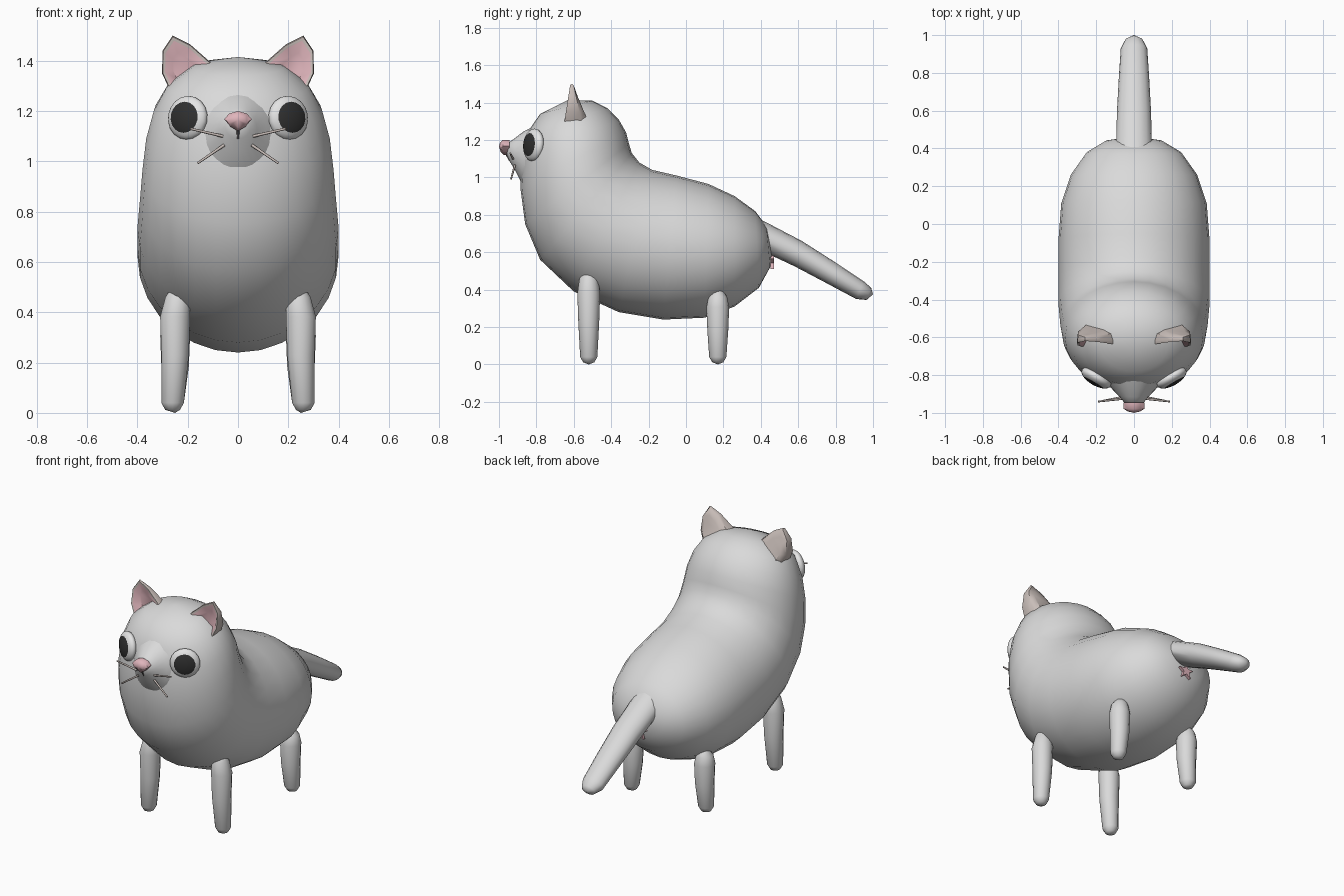
import bpy, bmesh, math
from mathutils import Vector, Matrix

if "Cube" in bpy.data.objects:
    bpy.data.objects.remove(bpy.data.objects["Cube"])


def material(name, r, g, b):
    m = bpy.data.materials.new(name)
    m.diffuse_color = (r, g, b, 1)
    m.use_nodes = True
    m.node_tree.nodes["Principled BSDF"].inputs["Base Color"].default_value = m.diffuse_color
    return m


GREY = material("fur grey", 0.70, 0.70, 0.70)
WHITE = material("eye white", 0.78, 0.78, 0.78)
BLACK = material("pupil black", 0.03, 0.03, 0.03)
PINK = material("pink", 0.74, 0.46, 0.50)
BEIGE = material("ear beige", 0.58, 0.51, 0.48)
DARK = material("mouth grey", 0.12, 0.11, 0.11)


def finish(bm, name, mats, angle=50):
    bmesh.ops.recalc_face_normals(bm, faces=bm.faces)
    me = bpy.data.meshes.new(name)
    bm.to_mesh(me)
    bm.free()
    for m in mats:
        me.materials.append(m)
    ob = bpy.data.objects.new(name, me)
    bpy.context.collection.objects.link(ob)
    bpy.ops.object.select_all(action='DESELECT')
    ob.select_set(True)
    bpy.context.view_layer.objects.active = ob
    bpy.ops.object.shade_smooth_by_angle(angle=math.radians(angle))
    return ob


def loft(name, rings, start, end, mat, n=24):
    """Elliptic rings (top, bottom, half width) in the yz plane, closed by two poles."""
    bm = bmesh.new()
    loops = []
    for x, top, bot, w in rings:
        c = Vector((x, (top[0] + bot[0]) / 2, (top[1] + bot[1]) / 2))
        v = Vector((0, top[0] - bot[0], top[1] - bot[1])) / 2
        loops.append([bm.verts.new(c + Vector((w, 0, 0)) * math.sin(a) + v * math.cos(a))
                      for a in (2 * math.pi * i / n for i in range(n))])
    for a, b in zip(loops, loops[1:]):
        for i in range(n):
            j = (i + 1) % n
            bm.faces.new((a[i], a[j], b[j], b[i]))
    for lp, p in ((loops[0], start), (loops[-1], end)):
        pole = bm.verts.new(p)
        for i in range(n):
            bm.faces.new((lp[i], lp[(i + 1) % n], pole))
    return finish(bm, name, [mat], 60)


# Body and head: one bent loft from rump to crown
body = [((0.43, 0.74), (0.45, 0.52), 0.15), ((0.37, 0.82), (0.39, 0.41), 0.25),
        ((0.26, 0.90), (0.26, 0.31), 0.335), ((0.12, 0.965), (0.10, 0.25), 0.385),
        ((-0.05, 1.01), (-0.12, 0.24), 0.40), ((-0.18, 1.04), (-0.36, 0.28), 0.40),
        ((-0.25, 1.08), (-0.60, 0.39), 0.40), ((-0.29, 1.13), (-0.78, 0.56), 0.39),
        ((-0.305, 1.18), (-0.86, 0.75), 0.38), ((-0.32, 1.24), (-0.885, 0.94), 0.365),
        ((-0.36, 1.31), (-0.88, 1.09), 0.335), ((-0.42, 1.37), (-0.855, 1.23), 0.28),
        ((-0.50, 1.41), (-0.78, 1.34), 0.18)]
loft("body", [(0, t, b, w) for t, b, w in body], (0, 0.462, 0.63), (0, -0.63, 1.415), GREY, 28)

# Muzzle
muzzle = [((-0.80, 1.28), (-0.82, 0.90), 0.17), ((-0.87, 1.245), (-0.88, 0.97), 0.115),
          ((-0.915, 1.21), (-0.915, 1.04), 0.075), ((-0.95, 1.185), (-0.945, 1.09), 0.05)]
loft("muzzle", [(0, t, b, w) for t, b, w in muzzle], (0, -0.75, 1.1), (0, -0.965, 1.14), GREY)

# Tail
tail = [((0.40, 0.775), (0.42, 0.60), 0.095), ((0.62, 0.66), (0.58, 0.525), 0.09),
        ((0.80, 0.545), (0.76, 0.43), 0.08), ((0.95, 0.445), (0.91, 0.35), 0.07),
        ((0.99, 0.41), (0.965, 0.345), 0.045)]
loft("tail", [(0, t, b, w) for t, b, w in tail], (0, 0.38, 0.70), (0, 1.0, 0.375), GREY, 16)

# Legs: tapered rounded posts
for s, side in ((-1, "left"), (1, "right")):
    for name, y, h in (("front_leg", -0.52, 0.51), ("back_leg", 0.17, 0.41)):
        rings = []
        for z, r in ((0.012, 0.03), (0.04, 0.046), (h * 0.45, 0.056), (h * 0.75, 0.061),
                     (h - 0.05, 0.05), (h - 0.01, 0.025)):
            rings.append((s * (0.25 + 0.01 * (z < 0.3 * h) - 0.01 * (z > 0.9 * h)),
                          (y - r, z), (y + r, z), r))
        loft(f"{side}_{name}", rings, (s * 0.25, y, 0), (s * 0.25, y, h), GREY, 14)

# Eyes: flattened balls with the pupil on the outward cap
for s, side in ((-1, "left"), (1, "right")):
    bm = bmesh.new()
    bmesh.ops.create_uvsphere(bm, u_segments=18, v_segments=16, radius=1)
    for f in bm.faces:
        f.material_index = int(f.calc_center_median().z > math.cos(math.radians(45)))
    turn = Vector((s * 0.5, -0.86, 0.08)).to_track_quat('Z', 'Y').to_matrix().to_4x4()
    bm.transform(Matrix.Translation((s * 0.2, -0.815, 1.173)) @ turn
                 @ Matrix.Diagonal((0.088, 0.088, 0.04, 1)))
    finish(bm, f"{side}_eye", [WHITE, BLACK])

# Ears: shell with a hollowed pink front
outline = [(0.26, 1.50), (0.30, 1.44), (0.302, 1.35), (0.265, 1.27), (0.19, 1.31),
           (0.105, 1.39), (0.19, 1.465)]
for s, side in ((-1, "left"), (1, "right")):
    bm = bmesh.new()
    cx, cz = 0.225, 1.375

    def ear_loop(k, y, lean):
        return [bm.verts.new((s * (cx + (x - cx) * k), y + lean * (z - cz),
                              cz + (z - cz) * k)) for x, z in outline]

    loops = [ear_loop(0.6, -0.555, -0.25), ear_loop(0.93, -0.575, -0.2),
             ear_loop(1.0, -0.62, 0.08), ear_loop(0.96, -0.638, 0.15),
             ear_loop(0.84, -0.636, 0.15), ear_loop(0.45, -0.605, 0.0)]
    for k, (a, b) in enumerate(zip(loops, loops[1:])):
        for i in range(len(a)):
            j = (i + 1) % len(a)
            bm.faces.new((a[i], a[j], b[j], b[i])).material_index = int(k >= 4)
    bm.faces.new(loops[0])
    bm.faces.new(loops[-1]).material_index = 1
    finish(bm, f"{side}_ear", [BEIGE, PINK], 45)

# Nose: rounded triangle
nose = [((-0.945, 1.20), (-0.945, 1.12)), ((-0.98, 1.20), (-0.975, 1.12)),
        ((-0.995, 1.185), (-0.99, 1.135))]
bm = bmesh.new()
loops = []
for (yt, zt), (yb, zb) in nose:
    k = (zt - zb) / 0.08
    pts = [(0, zt), (0.035 * k, zt - 0.01), (0.055 * k, zt - 0.032), (0.03 * k, zb + 0.018),
           (0, zb), (-0.03 * k, zb + 0.018), (-0.055 * k, zt - 0.032), (-0.035 * k, zt - 0.01)]
    loops.append([bm.verts.new((x, yt + (yb - yt) * (zt - z) / (zt - zb), z)) for x, z in pts])
for a, b in zip(loops, loops[1:]):
    for i in range(8):
        bm.faces.new((a[i], a[(i + 1) % 8], b[(i + 1) % 8], b[i]))
bm.faces.new(loops[0])
tip = bm.verts.new((0, -1.0, 1.165))
for i in range(8):
    bm.faces.new((loops[-1][i], loops[-1][(i + 1) % 8], tip))
finish(bm, "nose", [PINK])


def rod(name, p, q, r, mat):
    p, q = Vector(p), Vector(q)
    bm = bmesh.new()
    bmesh.ops.create_cone(bm, cap_ends=True, segments=8, radius1=r, radius2=r * 0.8,
                          depth=(q - p).length)
    turn = (q - p).to_track_quat('Z', 'Y').to_matrix().to_4x4()
    bm.transform(Matrix.Translation((p + q) / 2) @ turn)
    finish(bm, name, [mat])


# Mouth line and whiskers
rod("mouth", (0, -0.962, 1.13), (0, -0.942, 1.09), 0.006, DARK)
for s, side in ((-1, "left"), (1, "right")):
    rod(f"{side}_upper_whisker", (s * 0.06, -0.925, 1.10), (s * 0.19, -0.94, 1.13), 0.006, BEIGE)
    rod(f"{side}_lower_whisker", (s * 0.055, -0.915, 1.065), (s * 0.16, -0.935, 0.993), 0.006, BEIGE)

# Small star below the tail
bm = bmesh.new()
star = [bm.verts.new(((0.05, 0.02)[i % 2] * math.sin(i * math.pi / 5), 0.452,
                      0.55 + (0.05, 0.02)[i % 2] * math.cos(i * math.pi / 5))) for i in range(10)]
face = bm.faces.new(star)
out = bmesh.ops.extrude_face_region(bm, geom=[face])
bmesh.ops.translate(bm, vec=(0, 0.018, 0),
                    verts=[v for v in out["geom"] if isinstance(v, bmesh.types.BMVert)])
finish(bm, "star", [PINK], 30)
